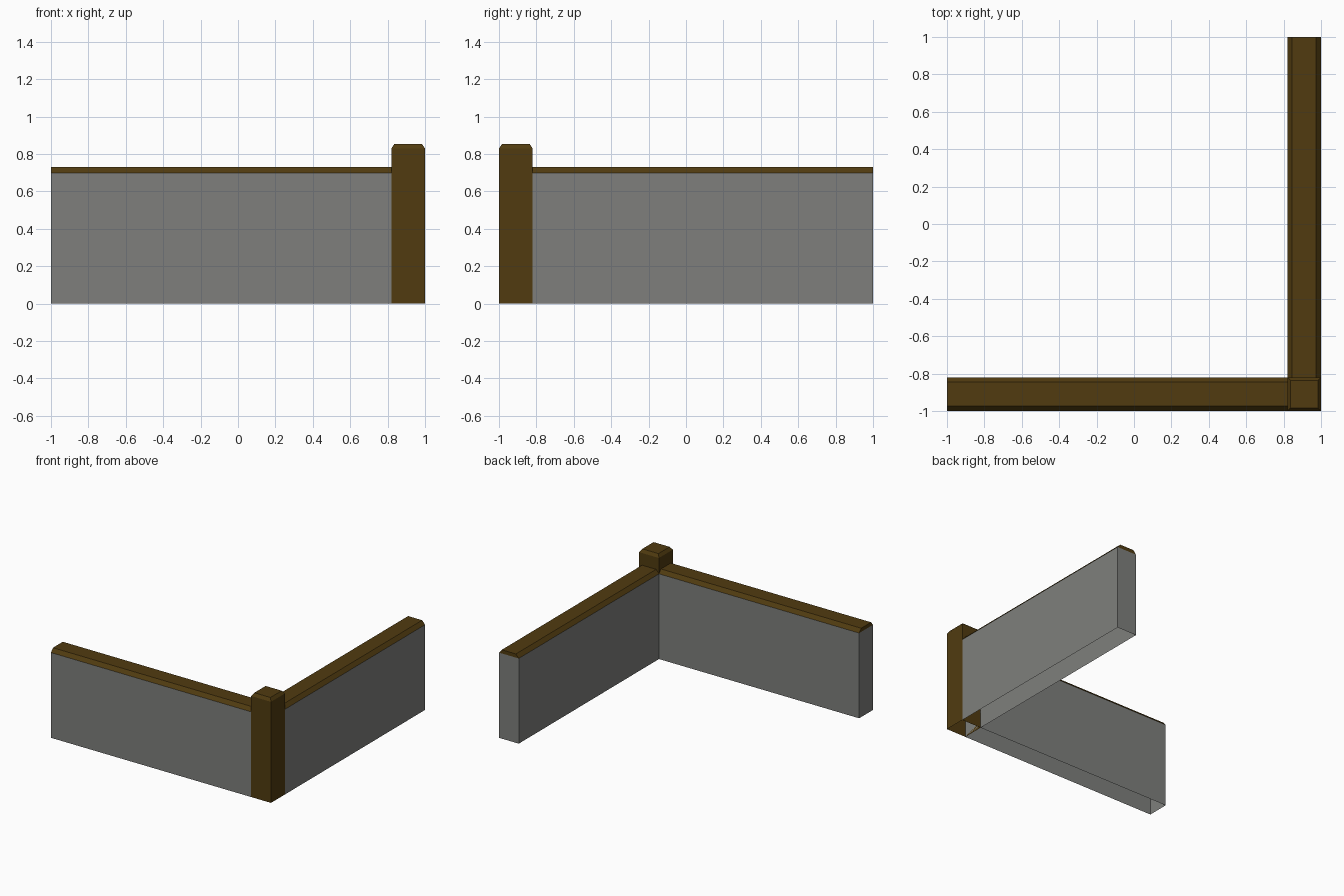
import bpy, bmesh

if "Cube" in bpy.data.objects:
    bpy.data.objects.remove(bpy.data.objects["Cube"])

def material(name, rgb):
    m = bpy.data.materials.new(name)
    m.diffuse_color = (*rgb, 1)
    m.use_nodes = True
    m.node_tree.nodes["Principled BSDF"].inputs["Base Color"].default_value = m.diffuse_color
    return m

STONE = material("grey plaster", (0.21, 0.213, 0.203))
WOOD = material("dark brown wood", (0.082, 0.044, 0.005))

def block(name, xr, yr, zr, mat, inset=(0, 0), open_top=False):
    """Box with an open bottom; inset narrows its top in x and y."""
    bm = bmesh.new()
    bmesh.ops.create_cube(bm, size=2)
    for v in bm.verts:
        top = v.co.z > 0
        for i, r in enumerate((xr, yr)):
            s = 1 if v.co[i] > 0 else -1
            v.co[i] = (r[1] if s > 0 else r[0]) - (s * inset[i] if top else 0)
        v.co.z = zr[1] if top else zr[0]
    bm.normal_update()
    bmesh.ops.delete(bm, geom=[f for f in bm.faces if f.normal.z < -0.9
                               or (open_top and f.normal.z > 0.9)], context='FACES')
    mesh = bpy.data.meshes.new(name)
    bm.to_mesh(mesh)
    bm.free()
    mesh.materials.append(mat)
    bpy.context.collection.objects.link(bpy.data.objects.new(name, mesh))

T = 0.18            # wall thickness
IN = 1 - T          # inner line of the walls
WALL, RAIL = (0, 0.70), (0.70, 0.73)

# Corner post with chamfered head
block("corner_post", (IN, 1), (-1, -IN), (0, 0.83), WOOD, open_top=True)
block("corner_post_head", (IN, 1), (-1, -IN), (0.83, 0.855), WOOD, (0.017, 0.017))

# Two low walls, each with a rail chamfered along its length
for side, xr, yr, inset in (("front", (-1, IN), (-1, -IN), (0, 0.026)),
                            ("right", (IN, 1), (-IN, 1), (0.026, 0))):
    block(side + "_wall", xr, yr, WALL, STONE, open_top=True)
    block(side + "_rail", xr, yr, RAIL, WOOD, inset)
